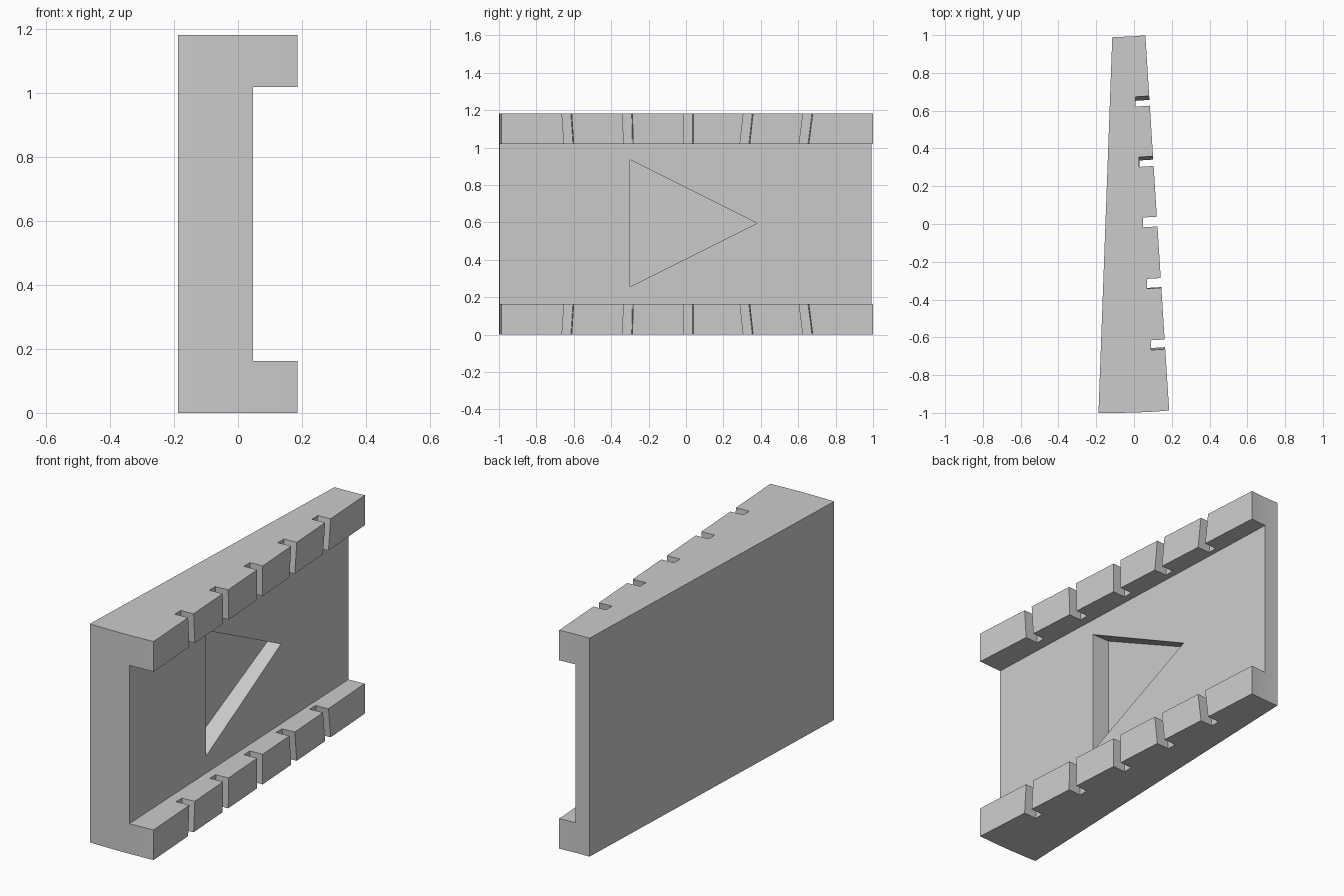
import bpy, bmesh
from math import sqrt

if "Cube" in bpy.data.objects:
    bpy.data.objects.remove(bpy.data.objects["Cube"])

H, RIB = 1.183, 0.163          # total height, rib height
CX, CY = -0.12, 2.74           # centre of the concentric end arcs


def arc(x0, x1, r, n=10):
    pts = []
    for i in range(n + 1):
        x = x0 + (x1 - x0) * i / n
        pts.append((x, CY - sqrt(r * r - (x - CX) ** 2)))
    return pts


def loft(name, low, high, z0, z1):
    # Solid between two outlines with equal point counts
    bm = bmesh.new()
    a = [bm.verts.new((x, y, z0)) for x, y in low]
    b = [bm.verts.new((x, y, z1)) for x, y in high]
    bm.faces.new(a[::-1])
    bm.faces.new(b)
    n = len(a)
    for i in range(n):
        j = (i + 1) % n
        bm.faces.new((a[i], a[j], b[j], b[i]))
    bmesh.ops.recalc_face_normals(bm, faces=bm.faces[:])
    me = bpy.data.meshes.new(name)
    bm.to_mesh(me)
    bm.free()
    ob = bpy.data.objects.new(name, me)
    bpy.context.collection.objects.link(ob)
    return ob


def cut(ob, cutter):
    cutter.hide_render = True
    bpy.context.view_layer.objects.active = ob
    m = ob.modifiers.new("cut", 'BOOLEAN')
    m.operation, m.solver, m.object = 'DIFFERENCE', 'EXACT', cutter
    bpy.ops.object.modifier_apply(modifier=m.name)
    bpy.data.objects.remove(cutter)


# Tapered wedge body with curved ends
outline = arc(-0.188, 0.186, 3.74) + arc(0.06, -0.115, 1.75)
body = loft("wedge_panel", outline, outline, 0, H)

# Channel between the two ribs
slope = -0.0402
floor = lambda y: 0.047 + slope * (y + 1)
chan = [(floor(-1.2), -1.2), (0.5, -1.2), (0.5, 1.2), (floor(1.2), 1.2)]
cut(body, loft("channel_cutter", chan, chan, RIB, H - RIB))

# Slanted notches, mirrored on the lower and upper ribs
def notch_outline(yc, w=0.026, depth=0.075):
    xs = 0.186 - 0.0632 * (yc + 0.99)
    return [(xs + dx, yc + 0.063 * dx + s * w)
            for dx, s in ((-depth, -1), (0.06, -1), (0.06, 1), (-depth, 1))]


E = 0.03
for outer, inner in ((-0.637, -0.626), (-0.312, -0.308), (0.013, 0.013),
                     (0.333, 0.315), (0.652, 0.631)):
    d = (inner - outer) / RIB * E
    a, b = notch_outline(outer - d), notch_outline(inner + d)
    cut(body, loft("lower_notch_cutter", a, b, -E, RIB + E))
    cut(body, loft("upper_notch_cutter", b, a, H - RIB - E, H + E))

# Triangular pocket in the channel floor
tri = [(-0.30, 0.255), (0.38, 0.595), (-0.30, 0.935)]
pocket = loft("pocket_cutter", tri, tri, -0.085, 0.15)
for v in pocket.data.vertices:
    x, y, z = v.co
    v.co = (z, x, y)
cut(body, pocket)

# Smooth the gently curved ends, keep edges sharp
bpy.ops.object.select_all(action='DESELECT')
body.select_set(True)
bpy.context.view_layer.objects.active = body
bpy.ops.object.shade_smooth_by_angle(angle=0.35)
